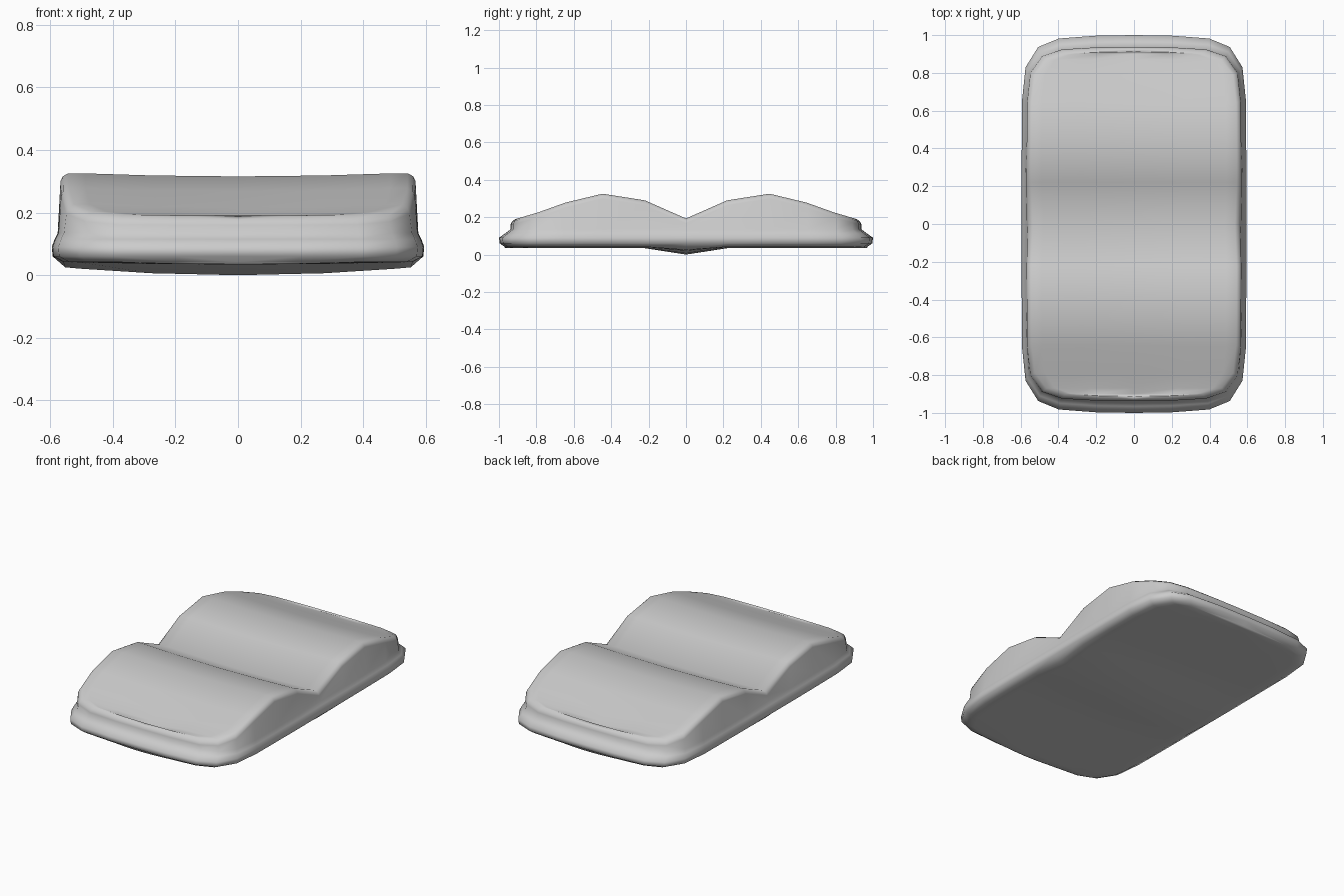
import bpy, bmesh

if "Cube" in bpy.data.objects:
    bpy.data.objects.remove(bpy.data.objects["Cube"])

# Quarter outline (half width, y) and side profile of the double hump
QUARTER = [(.598, 0), (.598, .22), (.597, .45), (.595, .66), (.577, .83),
           (.51, .937), (.4, .982), (.2, .997), (0, 1.0)]
TOP = [(0, .193), (.22, .29), (.45, .326), (.66, .274), (.8, .222), (.92, .188), (1, .18)]
N = 8


def top_z(y):
    y = abs(y)
    for (a, za), (b, zb) in zip(TOP, TOP[1:]):
        if y <= b:
            return za + (zb - za) * (y - a) / (b - a)
    return TOP[-1][1]


# Rings: side inset, end inset, height function of (y, top height)
def belly(y):
    return .025 if abs(y) < .1 else .042


RINGS = [
    (.04, .03, lambda y, t: belly(y)),
    (.006, .004, lambda y, t: .06),
    (.003, .0, lambda y, t: .09),
    (.012, .035, lambda y, t: .115),
    (.022, .062, lambda y, t: .135),
    (.030, .062, lambda y, t: t - .026),
    (.037, .07, lambda y, t: t - .01),
    (.055, .088, lambda y, t: t),
]

bm = bmesh.new()


def make_ring(side, end, height):
    pts = {}
    for k in range(-N, N + 1):
        w, y = QUARTER[abs(k)]
        y = (y - end * y ** 4) * (1 if k >= 0 else -1)
        w *= 1 - side / .6
        if k == 0:
            w -= side * .15
        z = height(y, top_z(y))
        pts[k, 1] = bm.verts.new((w, y, z))
        pts[k, -1] = pts[k, 1] if abs(k) == N else bm.verts.new((-w, y, z))
    return pts


rings = [make_ring(*r) for r in RINGS]

# Side walls between rings
for low, high in zip(rings, rings[1:]):
    for s in (1, -1):
        for k in range(-N, N):
            bm.faces.new((low[k, s], low[k + 1, s], high[k + 1, s], high[k, s]))


# Top and bottom skins, laid as rows across the width
def skin(ring, offset):
    rows = []
    for k in range(-N, N + 1):
        a, b = ring[k, -1], ring[k, 1]
        if a is b:
            rows.append([a])
            continue
        row = [a]
        for f in (-.9, -.5, 0, .5, .9):
            row.append(bm.verts.new((b.co.x * f, b.co.y, b.co.z + offset(f, b.co.y))))
        rows.append(row + [b])
    for r, q in zip(rows, rows[1:]):
        for i in range(6):
            if len(r) == 1:
                bm.faces.new((r[0], q[i], q[i + 1]))
            elif len(q) == 1:
                bm.faces.new((r[i], r[i + 1], q[0]))
            else:
                bm.faces.new((r[i], r[i + 1], q[i + 1], q[i]))


skin(rings[-1], lambda f, y: .002 - .012 * (1 - f * f))
skin(rings[0], lambda f, y: -(.025 if abs(y) < .1 else .008) * (1 - f * f))

bmesh.ops.recalc_face_normals(bm, faces=bm.faces)
mesh = bpy.data.meshes.new("wavy_cushion")
bm.to_mesh(mesh)
bm.free()
cushion = bpy.data.objects.new("wavy_cushion", mesh)
bpy.context.collection.objects.link(cushion)
for p in mesh.polygons:
    p.use_smooth = True
